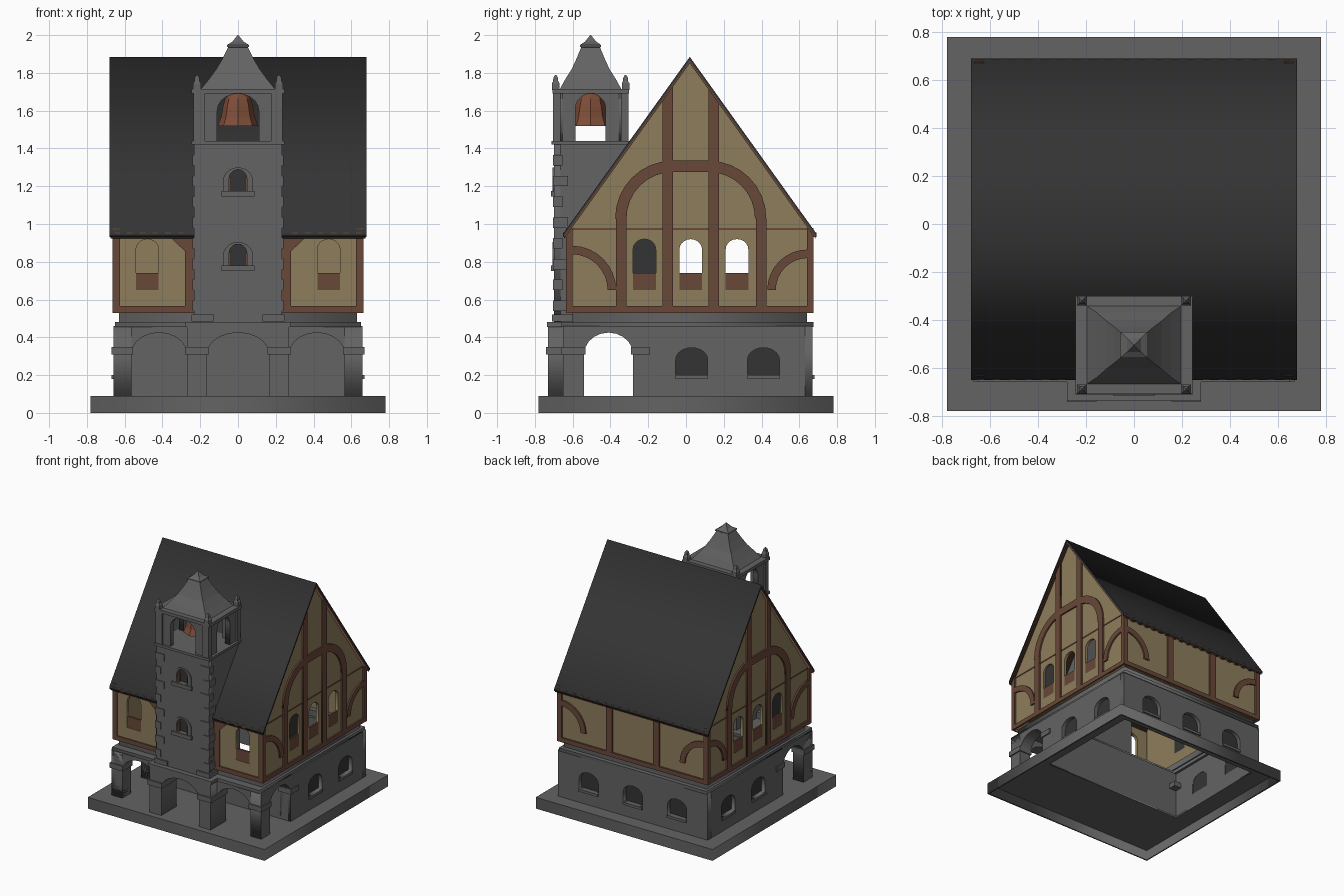
import bpy, bmesh, math

if "Cube" in bpy.data.objects:
    bpy.data.objects.remove(bpy.data.objects["Cube"])

def material(name, r, g, b):
    m = bpy.data.materials.new(name)
    m.diffuse_color = (r, g, b, 1)
    m.use_nodes = True
    m.node_tree.nodes["Principled BSDF"].inputs["Base Color"].default_value = m.diffuse_color
    return m

STONE = material("grey_stone", .125, .125, .125)
PLASTER = material("tan_plaster", .27, .205, .105)
TIMBER = material("brown_timber", .14, .065, .04)
ROOF = material("dark_slate", .034, .034, .034)
BRONZE = material("bronze", .21, .075, .04)

def add(name, mesh, mat):
    if not mesh.materials:
        mesh.materials.append(mat)
    ob = bpy.data.objects.new(name, mesh)
    bpy.context.collection.objects.link(ob)
    return ob

def box(name, x0, x1, y0, y1, z0, z1, mat=STONE):
    bm = bmesh.new()
    bmesh.ops.create_cube(bm, size=1)
    for v in bm.verts:
        v.co = ((x0 + x1) / 2 + v.co.x * abs(x1 - x0), (y0 + y1) / 2 + v.co.y * abs(y1 - y0),
                (z0 + z1) / 2 + v.co.z * abs(z1 - z0))
    me = bpy.data.meshes.new(name)
    bm.to_mesh(me)
    return add(name, me, mat)

def panel(name, loops, plane, a, b, mat):
    """Extruded outline (first loop) with holes (other loops), between a and b along the plane axis."""
    cu = bpy.data.curves.new(name, 'CURVE')
    cu.dimensions, cu.fill_mode, cu.extrude = '2D', 'BOTH', abs(b - a) / 2
    for loop in loops:
        sp = cu.splines.new('POLY')
        sp.points.add(len(loop) - 1)
        for p, (u, v) in zip(sp.points, loop):
            p.co = (u, v, 0, 1)
        sp.use_cyclic_u = True
    tmp = bpy.data.objects.new(name, cu)
    bpy.context.collection.objects.link(tmp)
    dg = bpy.context.evaluated_depsgraph_get()
    me = bpy.data.meshes.new_from_object(tmp.evaluated_get(dg))
    bpy.data.objects.remove(tmp)
    c = (a + b) / 2
    for v in me.vertices:
        u, w, t = v.co
        v.co = {'x': (c + t, u, w), 'y': (u, c - t, w), 'z': (u, w, c + t)}[plane]
    me.materials.clear()
    return add(name, me, mat)

def rect(u0, u1, v0, v1):
    return [(u0, v0), (u1, v0), (u1, v1), (u0, v1)]

def arch(c, half, z0, spring, top, n=10):
    pts = [(c - half * math.cos(math.pi * i / n), spring + (top - spring) * math.sin(math.pi * i / n))
           for i in range(n + 1)]
    return [(c - half, z0)] + pts + [(c + half, z0)]

def notch(u0, u1, z0, z1, opening):
    return [[(u0, z0)] + opening + [(u1, z0), (u1, z1), (u0, z1)]]

def band(cu, cv, r0, r1, a0, a1, n=8):
    ang = [math.radians(a0 + (a1 - a0) * i / n) for i in range(n + 1)]
    return ([(cu + r1 * math.cos(t), cv + r1 * math.sin(t)) for t in ang] +
            [(cu + r0 * math.cos(t), cv + r0 * math.sin(t)) for t in reversed(ang)])

def loft(name, rings, sides, cx, cy, mat, turn=0.0):
    """Stack of (rx, ry, z) rings."""
    bm = bmesh.new()
    rows = []
    for rx, ry, z in rings:
        rows.append([bm.verts.new((cx + rx * math.cos(turn + 2 * math.pi * i / sides),
                                   cy + ry * math.sin(turn + 2 * math.pi * i / sides), z)) for i in range(sides)])
    for lo, hi in zip(rows, rows[1:]):
        for i in range(sides):
            j = (i + 1) % sides
            bm.faces.new((lo[i], lo[j], hi[j], hi[i]))
    bm.faces.new(rows[-1])
    bm.faces.new(rows[0][::-1])
    me = bpy.data.meshes.new(name)
    bm.to_mesh(me)
    return add(name, me, mat)

def square_loft(name, rings, cx, cy, mat):
    q = math.sqrt(2)
    return loft(name, [(x * q, y * q, z) for x, y, z in rings], 4, cx, cy, mat, math.pi / 4)

# base slab, open underneath
panel("base_skirt", [rect(-.78, .78, -.78, .78), rect(-.77, .77, -.77, .77)], 'z', 0, .085, STONE)
panel("base_top", [rect(-.78, .78, -.78, .78), rect(-.62, .62, -.25, .63)], 'z', .08, .09, STONE)

# ground floor walls with arched windows
def low_window(c):
    return arch(c, .085, .20, .28, .345)

panel("ground_back_wall", [rect(-.66, .66, .09, .46)] + [low_window(c) for c in (-.39, 0, .39)], 'y', .63, .67, STONE)
box("porch_back_wall", -.64, .64, -.28, -.25, .09, .46)
for c in (-.39, 0, .39):
    panel("back_window_glass", [low_window(c)], 'y', .632, .638, ROOF)
    box("back_window_sill", c - .085, c + .085, .64, .68, .18, .20)
for s in (-1, 1):
    panel("ground_side_wall", [rect(-.28, .67, .09, .46), low_window(.03), low_window(.41)], 'x', s * .62, s * .66, STONE)
    for c in (.03, .41):
        panel("side_window_glass", [low_window(c)], 'x', s * .622, s * .628, ROOF)
        box("side_window_sill", s * .63, s * .67, c - .085, c + .085, .18, .20)
    # porch arcade
    panel("porch_side_arch", notch(-.65, -.27, .09, .46, arch(-.41, .13, .09, .31, .425)), 'x', s * .565, s * .66, STONE)
    bay = notch(.26, .66, .09, .46, arch(.418, .147, .09, .31, .425))[0]
    panel("porch_outer_arch", [[(s * u, v) for u, v in bay]], 'y', -.65, -.54, STONE)
    box("outer_pier_impost", s * .557, s * .67, -.66, -.532, .31, .35)
    box("inner_pier_impost", s * .157, s * .28, -.74, -.532, .31, .35)
    box("rear_impost", s * .557, s * .67, -.29, -.19, .31, .35)
panel("porch_centre_arch", notch(-.27, .27, .09, .46, arch(0, .165, .09, .31, .425)), 'y', -.73, -.54, STONE)

# string courses and porch ceiling
panel("string_course", [rect(-.65, .65, -.66, .675), rect(-.60, .60, -.26, .62)], 'z', .455, .48, STONE)
box("porch_centre_course", -.28, .28, -.737, -.5, .455, .48)
panel("upper_plinth", [rect(-.63, .63, -.60, .64), rect(-.59, .59, -.56, .60)], 'z', .48, .53, STONE)

# half-timbered upper storey
def upper_window(c):
    return arch(c, .06, .65, .865, .92)

def slope(y, drop=.0):
    return 1.885 - drop - 1.396 * abs(y - .02)

gable = [(-.62, .53), (.66, .53), (.66, slope(.66, .02)), (.02, slope(.02, .02)), (-.62, slope(-.62, .02))]
windows = (-.22, .025, .27)
for s in (-1, 1):
    x0, x1 = s * .648, s * .664
    panel("gable_wall", [gable] + [upper_window(c) for c in windows], 'x', s * .63, s * .652, PLASTER)
    for c in windows:
        box("gable_window_panel", s * .636, s * .65, c - .06, c + .06, .65, .74, TIMBER)
    panel("dark_gable_window", [upper_window(-.22)], 'x', s * .632, s * .638, ROOF)
    box("gable_sill_beam", x0, x1, -.635, .675, .53, .565, TIMBER)
    box("gable_tie_line", x0, s * .656, -.635, .675, .968, .978, TIMBER)
    for a, b in ((-.125, -.07), (.12, .175)):
        panel("tall_gable_post", [[(a, .55), (b, .55), (b, slope(b, .02)), (a, slope(a, .02))]], 'x', x0, x1, TIMBER)
    for a, b in ((-.37, -.315), (.37, .425)):
        box("short_gable_post", x0, x1, a, b, .55, 1.03, TIMBER)
    panel("gable_arch_left", [band(-.07, 1.03, .245, .305, 90, 180)], 'x', x0, x1, TIMBER)
    panel("gable_arch_right", [band(.12, 1.03, .245, .305, 0, 90)], 'x', x0, x1, TIMBER)
    box("gable_arch_beam", x0, x1, -.07, .12, 1.275, 1.335, TIMBER)
    panel("gable_brace_rear", [band(.645, .65, .17, .215, 90, 180)], 'x', x0, x1, TIMBER)
    panel("gable_brace_front", [band(-.605, .65, .19, .235, 0, 90)], 'x', x0, x1, TIMBER)
    for a, b in ((-.635, -.6), (.64, .675)):
        box("corner_post", s * .625, s * .665, a, b, .53, .975, TIMBER)
    # front and back timbers
    box("front_window_panel", s * .42, s * .54, -.622, -.606, .65, .74, TIMBER)
    box("front_tower_post", s * .23, s * .28, -.634, -.615, .53, .97, TIMBER)
    panel("front_brace", [[(s * .23, .97), (s * .23, .85), (s * .275, .85), (s * .40, .97)]], 'y', -.634, -.615, TIMBER)
    box("back_post", s * .18, s * .235, .655, .674, .53, .97, TIMBER)
    panel("back_brace", [band(s * .63, .65, .17, .215, 90, 90 + s * 90)], 'y', .655, .674, TIMBER)
panel("upper_front_wall", [rect(-.65, .65, .53, .975), upper_window(-.48), upper_window(.48)], 'y', -.625, -.60, PLASTER)
box("upper_back_wall", -.65, .65, .64, .662, .53, .975, PLASTER)
box("front_sill_beam", -.66, .66, -.635, -.61, .53, .565, TIMBER)
box("back_sill_beam", -.66, .66, .65, .675, .53, .565, TIMBER)

# roof, timber verge below it, rafter ends
def chevron(d0, d1, y0, y1):
    return [[(y0, slope(y0, d0)), (.02, slope(.02, d0)), (y1, slope(y1, d0)),
             (y1, slope(y1, d1)), (.02, slope(.02, d1)), (y0, slope(y0, d1))]]

panel("main_roof", chevron(0, .018, -.65, .69), 'x', -.68, .68, ROOF)
panel("roof_verge", chevron(.018, .034, -.645, .685), 'x', -.675, .675, TIMBER)
for i in range(20):
    x = -.64 + i * 1.28 / 19
    box("rafter_end_back", x - .015, x + .015, .65, .69, .93, .955, TIMBER)
    if abs(x) > .25:
        box("rafter_end_front", x - .015, x + .015, -.65, -.61, .93, .955, TIMBER)

# tower shaft with two windows
TY = -.505
def slit(z):
    return arch(0, .047, z, z + .065, z + .112)

levels = (.78, 1.175)
box("tower_shaft", -.232, .232, -.665, -.305, .47, 1.43)
panel("tower_front", [rect(-.232, .232, .47, 1.43)] + [slit(z) for z in levels], 'y', -.698, -.664, STONE)
for z in levels:
    panel("tower_glass", [slit(z)], 'y', -.672, -.666, ROOF)
    panel("tower_hood", [arch(0, .08, z, z + .05, z + .125), slit(z + .001)], 'y', -.706, -.695, STONE)
    box("tower_sill", -.088, .088, -.715, -.69, z - .03, z)
    for s in (-1, 1):
        box("tower_window_jamb", s * .036, s * .047, -.695, -.672, z, z + .07, TIMBER)
for s in (-1, 1):
    box("tower_foot", s * .13, s * .245, -.71, -.60, .485, .52)
    for i in range(8):
        z, w = .54 + i * .11, (.05, .08)[i % 2]
        box("tower_quoin", s * (.24 - w), s * .24, -.704, -.704 + .13 - w, z, z + .055)

# belfry
box("belfry_floor_cornice", -.245, .245, -.712, -.30, 1.42, 1.44)
for a, b in ((-.695, -.655), (-.355, -.315)):
    panel("belfry_arch", notch(-.225, .225, 1.44, 1.70, arch(0, .11, 1.44, 1.60, 1.69)), 'y', a, b, STONE)
for s in (-1, 1):
    panel("belfry_side_arch", notch(-.69, -.32, 1.44, 1.70, arch(TY, .08, 1.44, 1.61, 1.69)), 'x', s * .185, s * .225, STONE)
    for t in (-1, 1):
        y = TY + t * .18
        box("belfry_corner", s * .175, s * .235, y - .02, y + .02, 1.44, 1.70)
        square_loft("pinnacle", [(.02, .02, 1.71), (.02, .02, 1.745), (.014, .014, 1.755), (.012, .012, 1.775),
                                 (.003, .003, 1.79)], s * .217, TY + t * .185, STONE)
box("belfry_top_cornice", -.245, .245, -.708, -.302, 1.69, 1.715)

# tower spire and bell
square_loft("tower_spire", [(.20, .165, 1.71), (.155, .135, 1.765), (.115, .10, 1.82), (.082, .075, 1.875),
                            (.052, .05, 1.935), (.058, .055, 1.938), (.058, .055, 1.948), (.03, .03, 1.965),
                            (.002, .002, 2.0)], 0, TY, STONE)
loft("bell", [(.108, .108, 1.52), (.09, .09, 1.565), (.08, .08, 1.62), (.068, .068, 1.665), (.04, .04, 1.69)],
     8, 0, TY, BRONZE)
